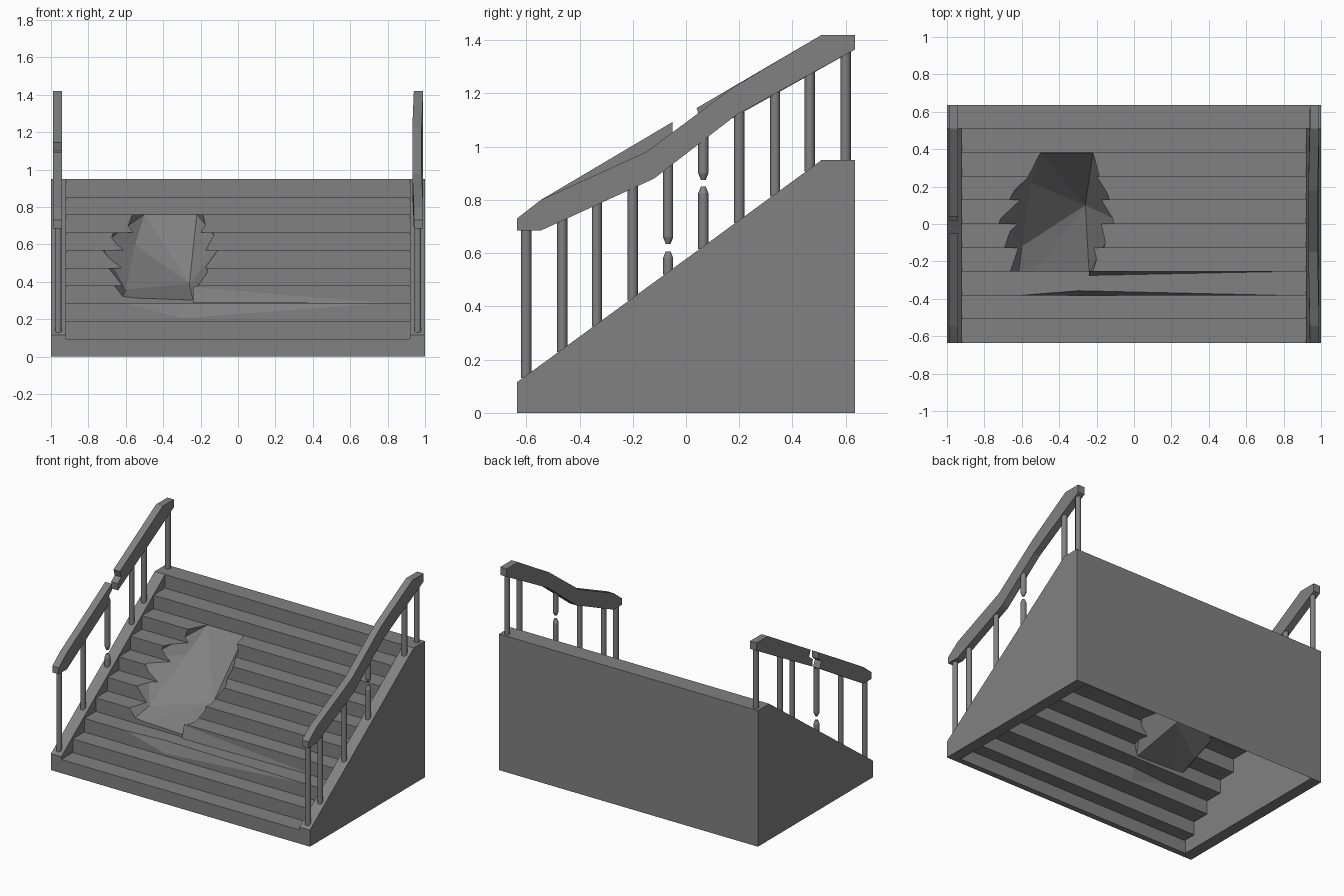
import bpy, bmesh
from mathutils import Vector

cube = bpy.data.objects.get("Cube")
if cube:
    bpy.data.objects.remove(cube, do_unlink=True)

stone = bpy.data.materials.new("grey_stone")
stone.use_nodes = True
stone.diffuse_color = (0.22, 0.22, 0.22, 1)
bsdf = next(n for n in stone.node_tree.nodes if n.type == 'BSDF_PRINCIPLED')
bsdf.inputs["Base Color"].default_value = stone.diffuse_color
bsdf.inputs["Roughness"].default_value = 0.8

HALF_Y, HEIGHT, STEPS = 0.635, 0.95, 10
RUN, RISE = 2 * HALF_Y / STEPS, HEIGHT / STEPS
INNER = 0.92


def make(name, bm):
    bmesh.ops.recalc_face_normals(bm, faces=bm.faces)
    mesh = bpy.data.meshes.new(name)
    bm.to_mesh(mesh)
    bm.free()
    obj = bpy.data.objects.new(name, mesh)
    mesh.materials.append(stone)
    bpy.context.collection.objects.link(obj)
    return obj


def prism(name, profile, x0, x1, bend=0):
    """Side profile (y, z) extruded along x, optionally bent in the middle."""
    bm = bmesh.new()
    face = bm.faces.new([bm.verts.new((x0, y, z)) for y, z in profile])
    ext = bmesh.ops.extrude_face_region(bm, geom=[face])["geom"]
    for v in ext:
        if isinstance(v, bmesh.types.BMVert):
            v.co.x = x1
    for v in bm.verts:
        if abs(v.co.y) < 0.3:
            v.co.x += bend
    return make(name, bm)


def hull(name, points):
    bm = bmesh.new()
    for p in points:
        bm.verts.new(p)
    res = bmesh.ops.convex_hull(bm, input=bm.verts)
    junk = {g for g in res["geom_interior"] if isinstance(g, bmesh.types.BMVert)}
    bmesh.ops.delete(bm, geom=list(junk), context='VERTS')
    return make(name, bm)


# Stepped block
profile = [(HALF_Y, 0), (-HALF_Y, 0)]
for k in range(STEPS):
    y = -HALF_Y + k * RUN
    profile += [(y, (k + 1) * RISE), (y + RUN, (k + 1) * RISE)]
steps = prism("steps", profile, -INNER, INNER)

# Faceted crater and a chipped tread edge, cut from the block
rim = [(-0.73, 0.05, 0.6), (-0.5, 0.38, 0.762), (-0.22, 0.38, 0.762),
       (-0.09, 0.02, 0.6), (-0.24, -0.265, 0.3), (-0.63, -0.375, 0.287)]
bowl = [(-0.26, 0.1, 0.39), (-0.55, 0.22, 0.6), (-0.6, -0.12, 0.36)]
lift = Vector((0, -0.18, 0.24))
crater = hull("crater_cutter", rim + bowl + [Vector(p) + lift for p in rim])
chip = hull("chip_cutter", [(-0.63, -0.382, 0.29), (-0.3, -0.355, 0.29),
                            (0.88, -0.382, 0.29), (-0.63, -0.4, 0.29),
                            (0.88, -0.4, 0.29), (-0.3, -0.383, 0.2)])
for cutter in (crater, chip):
    cutter.hide_render = True
    mod = steps.modifiers.new("cut", 'BOOLEAN')
    mod.operation, mod.solver, mod.object = 'DIFFERENCE', 'EXACT', cutter
graph = bpy.context.evaluated_depsgraph_get()
cut_mesh = bpy.data.meshes.new_from_object(steps.evaluated_get(graph))
steps.modifiers.clear()
steps.data = cut_mesh
for cutter in (crater, chip):
    bpy.data.objects.remove(cutter, do_unlink=True)

# Open the underside so the stair is a hollow shell
bm = bmesh.new()
bm.from_mesh(cut_mesh)
floor = [f for f in bm.faces if all(v.co.z < 0.001 for v in f.verts)]
bmesh.ops.delete(bm, geom=floor, context='FACES')
bm.to_mesh(cut_mesh)
bm.free()

# Front lining and a leaning sliver on one riser
prism("front_lining", [(-0.634, 0), (-0.595, 0), (-0.595, 0.09), (-0.634, 0.09)],
      -INNER, INNER)
hull("riser_sliver", [(-0.24, -0.252, 0.286), (-0.24, -0.275, 0.286),
                      (0.9, -0.252, 0.286), (-0.24, -0.252, 0.378)])

# Side walls
wall = [(-HALF_Y, 0), (HALF_Y, 0), (HALF_Y, HEIGHT), (0.51, HEIGHT), (-HALF_Y, 0.115)]
prism("left_wall", wall, INNER, 1)
prism("right_wall", wall, -1, -INNER)

# Sagging handrail on the left, snapped handrail on the right
prism("left_handrail", [
    (-0.635, 0.685), (-0.545, 0.685), (-0.12, 0.88), (0.19, 1.12), (0.635, 1.365),
    (0.635, 1.42), (0.51, 1.42), (0.18, 1.225), (-0.15, 0.98), (-0.545, 0.8),
    (-0.635, 0.73)], 0.94, 0.99, bend=-0.008)
prism("right_handrail_lower", [
    (-0.635, 0.685), (-0.545, 0.685), (-0.06, 0.975), (-0.08, 1.02), (-0.05, 1.045),
    (-0.05, 1.093), (-0.545, 0.8), (-0.635, 0.73)], -0.99, -0.94)
prism("right_handrail_upper", [
    (0.02, 1.02), (0.635, 1.365), (0.635, 1.42), (0.51, 1.42), (0.04, 1.145),
    (0.055, 1.1), (0.015, 1.07)], -0.99, -0.94)


# Balusters
def rod(name, x, y, z0, z1, tip0=False, tip1=False):
    """Round bar; a tipped end narrows to a broken point."""
    rings = [(z0, 0.009), (z0 + 0.025, 0.019)] if tip0 else [(z0, 0.019)]
    rings += [(z1 - 0.025, 0.019), (z1, 0.009)] if tip1 else [(z1, 0.019)]
    bm = bmesh.new()
    for (za, ra), (zb, rb) in zip(rings, rings[1:]):
        part = bmesh.ops.create_cone(bm, cap_ends=len(rings) == 2 or 0.009 in (ra, rb),
                                     segments=10, radius1=ra, radius2=rb, depth=zb - za)
        bmesh.ops.translate(bm, verts=part["verts"], vec=(x, y, (za + zb) / 2))
    bmesh.ops.remove_doubles(bm, verts=bm.verts, dist=0.0005)
    obj = make(name, bm)
    bpy.ops.object.select_all(action='DESELECT')
    obj.select_set(True)
    bpy.context.view_layer.objects.active = obj
    bpy.ops.object.shade_smooth_by_angle(angle=0.7)


def height(y, path):
    for (ya, za), (yb, zb) in zip(path, path[1:]):
        if y <= yb:
            return za + (zb - za) * (y - ya) / (yb - ya)


base = [(-HALF_Y, 0.115), (0.51, HEIGHT), (HALF_Y, HEIGHT)]
left_path = [(-HALF_Y, 0.685), (-0.545, 0.685), (-0.12, 0.88), (0.19, 1.12), (HALF_Y, 1.365)]
right_path = [(-HALF_Y, 0.685), (-0.545, 0.685), (HALF_Y, 1.365)]
sides = [("left", 0.961, left_path, (-0.6, -0.465, -0.2, 0.065, 0.465, 0.6), 0.065, 0.85, 0.875),
         ("right", -0.961, right_path, (-0.6, -0.335, -0.067, 0.2, 0.335, 0.6), -0.067, 0.607, 0.635)]
for side, x, path, places, broken, gap0, gap1 in sides:
    for i, y in enumerate(places):
        z0, z1 = height(y, base) - 0.01, height(y, path) + 0.015
        name = f"{side}_baluster_{i + 1}"
        if y == broken:
            rod(name + "_stump", x, y, z0, gap0, tip1=True)
            rod(name + "_hanging", x, y, gap1, z1, tip0=True)
        else:
            rod(name, x, y, z0, z1)
